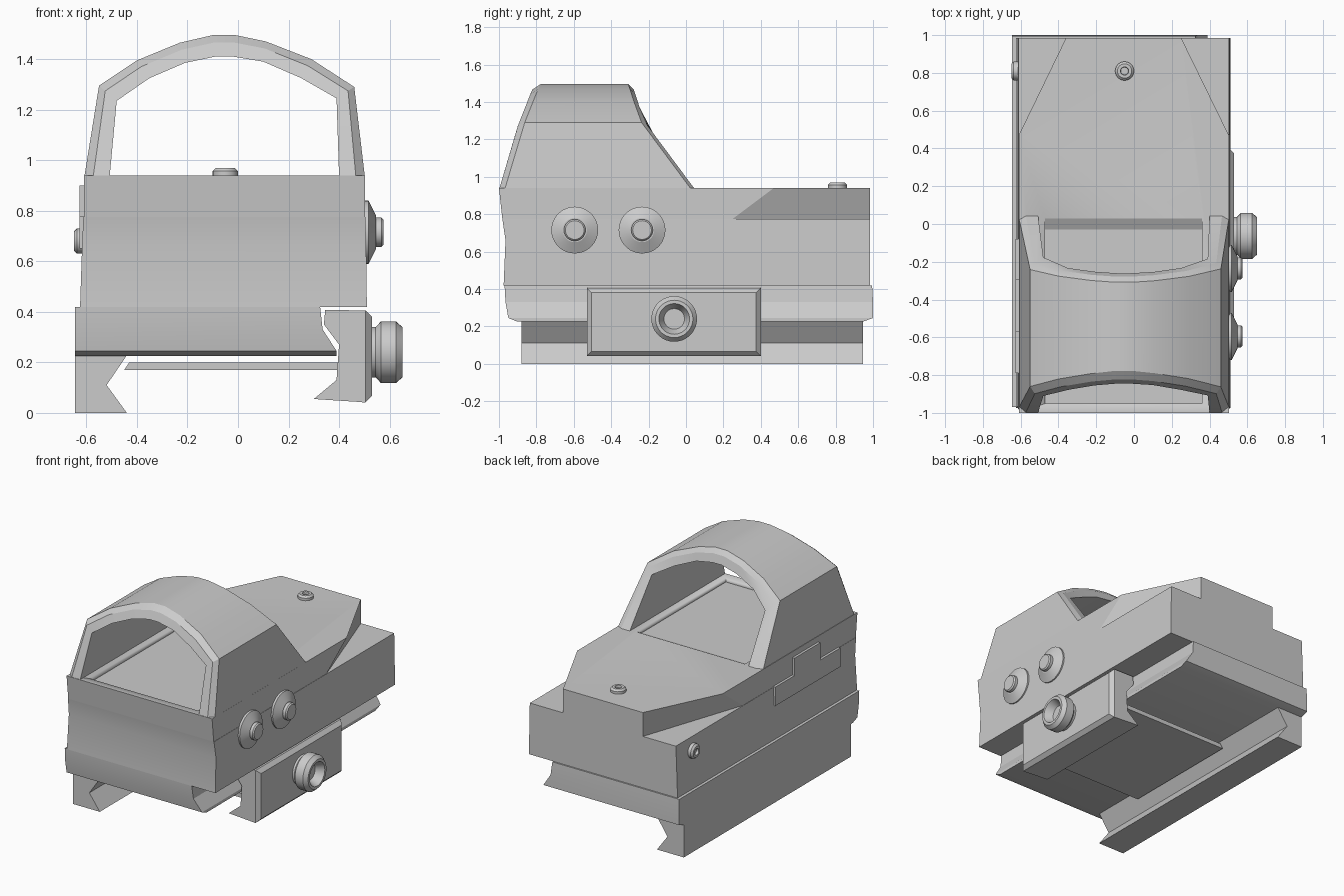
import bpy, bmesh, math
from mathutils import Matrix, Vector

cube = bpy.data.objects.get("Cube")
if cube:
    bpy.data.objects.remove(cube, do_unlink=True)

grey = bpy.data.materials.new("matte_grey")
grey.use_nodes = True
grey.diffuse_color = (0.6, 0.6, 0.6, 1)
grey.node_tree.nodes["Principled BSDF"].inputs["Base Color"].default_value = (0.6, 0.6, 0.6, 1)


def finish(name, bm, angle=25):
    bmesh.ops.recalc_face_normals(bm, faces=bm.faces)
    mesh = bpy.data.meshes.new(name)
    bm.to_mesh(mesh)
    bm.free()
    mesh.materials.append(grey)
    ob = bpy.data.objects.new(name, mesh)
    bpy.context.collection.objects.link(ob)
    bpy.ops.object.select_all(action='DESELECT')
    ob.select_set(True)
    bpy.context.view_layer.objects.active = ob
    bpy.ops.object.shade_smooth_by_angle(angle=math.radians(angle))
    return ob


def loft(name, rings, caps=True, loop=False):
    """Skin a list of equal-length closed rings."""
    bm = bmesh.new()
    rows = [[bm.verts.new(p) for p in ring] for ring in rings]
    pairs = list(zip(rows, rows[1:]))
    if loop:
        pairs.append((rows[-1], rows[0]))
    for a, b in pairs:
        n = len(a)
        for i in range(n):
            j = (i + 1) % n
            bm.faces.new((a[i], a[j], b[j], b[i]))
    if caps and not loop:
        bm.faces.new(rows[0])
        bm.faces.new(rows[-1])
    return finish(name, bm)


def prism_y(name, profile, y0, y1):
    return loft(name, [[(x, y, z) for x, z in profile] for y in (y0, y1)])


def prism_x(name, profile, x0, x1):
    return loft(name, [[(x, y, z) for y, z in profile] for x in (x0, x1)])


def block(x0, x1, y0, y1, z):
    return [(x0, y0, z), (x1, y0, z), (x1, y1, z), (x0, y1, z)]


def turned(name, profile, centre, axis, sides=28):
    """Revolve (distance, radius) pairs about an axis through centre."""
    turn = Vector((0, 0, 1)).rotation_difference(Vector(axis)).to_matrix().to_4x4()
    place = Matrix.Translation(centre) @ turn
    rings = []
    for d, r in profile:
        rings.append([place @ Vector((r * math.cos(k * math.tau / sides),
                                      r * math.sin(k * math.tau / sides), d))
                      for k in range(sides)])
    return loft(name, rings)


def lerp_table(table, z):
    for (z0, y0), (z1, y1) in zip(table, table[1:]):
        if z <= z1:
            break
    return y0 + (y1 - y0) * (z - z0) / (z1 - z0)


# Lower housing, slightly waisted at the front
loft("housing", [block(-0.625, 0.51, -0.975, 0.985, 0.42),
                 block(-0.617, 0.507, -0.965, 0.985, 0.66),
                 block(-0.612, 0.504, -0.982, 0.985, 0.775)])


# Upper deck with undercut clipped corners
def deck_ring(front, corner, z):
    return [(-0.61, front, z), (0.502, front, z), (0.502, corner, z),
            (0.25, 0.985, z), (-0.36, 0.985, z), (-0.61, corner, z)]


deck = loft("deck", [deck_ring(-0.982, 0.25, 0.775), deck_ring(-1.0, 0.47, 0.94)])
cutter = prism_x("deck_recess_cutter",
                 [(-0.95, 1.0), (-0.95, 0.91), (-0.03, 0.91), (0.03, 0.94), (0.03, 1.0)],
                 -0.47, 0.36)
cutter.hide_render = True
mod = deck.modifiers.new("recess", 'BOOLEAN')
mod.object = cutter
mod.solver = 'EXACT'
bpy.context.view_layer.objects.active = deck
bpy.ops.object.modifier_apply(modifier="recess")
bpy.data.objects.remove(cutter, do_unlink=True)

# Arched hood: outer, bevel and inner arches follow sloped front and rear lines
outer = [(-0.608, 0.935), (-0.55, 1.295), (-0.40, 1.395), (-0.23, 1.465), (-0.10, 1.495),
         (-0.01, 1.495), (0.11, 1.47), (0.29, 1.40), (0.46, 1.29), (0.502, 0.935)]
inner = [(-0.508, 0.935), (-0.48, 1.235), (-0.35, 1.325), (-0.21, 1.385), (-0.09, 1.41),
         (-0.02, 1.41), (0.10, 1.39), (0.25, 1.325), (0.39, 1.245), (0.40, 0.935)]
middle = [(a + (c - a) * 0.35, b + (d - b) * 0.35) for (a, b), (c, d) in zip(outer, inner)]
front_line = [(0.93, -1.0), (1.27, -0.9), (1.46, -0.825), (1.5, -0.805)]
rear_line = [(0.93, 0.05), (1.3, -0.225), (1.5, -0.29)]


def arch(points, line, shift):
    return [(x, lerp_table(line, z) + shift, z) for x, z in points]


sections = [arch(outer, front_line, 0.03), arch(middle, front_line, 0),
            arch(inner, front_line, 0), arch(inner, rear_line, 0),
            arch(middle, rear_line, 0), arch(outer, rear_line, -0.02)]
loft("hood", [list(column) for column in zip(*sections)])

# Mounting base, fixed rail jaw and cross plate
loft("mount_base", [block(-0.645, 0.39, -0.9, 0.945, 0.225),
                    block(-0.645, 0.39, -0.95, 1.0, 0.245),
                    block(-0.645, 0.335, -0.965, 1.0, 0.33),
                    block(-0.645, 0.325, -0.97, 0.995, 0.42)])
prism_y("fixed_jaw", [(-0.645, 0), (-0.44, 0), (-0.52, 0.11), (-0.435, 0.235), (-0.645, 0.235)],
        -0.88, 0.945)
prism_y("cross_plate", [(-0.45, 0.17), (0.41, 0.17), (0.41, 0.2), (-0.43, 0.2)], -0.5, 0.37)

# Movable clamp: hooked inner jaw and a bevelled outer plate
prism_y("clamp_jaw", [(0.345, 0.408), (0.5, 0.405), (0.5, 0.042), (0.3, 0.055), (0.39, 0.13),
                      (0.4, 0.27), (0.34, 0.35)], -0.53, 0.4)
loft("clamp_plate", [[(x, y, z) for y, z in ((-0.53 + i, 0.042 + i), (0.4 - i, 0.042 + i),
                                           (0.4 - i, 0.405 - i), (-0.53 + i, 0.405 - i))]
                     for x, i in ((0.49, 0), (0.505, 0), (0.53, 0.025))])

# Clamp knob with a dished face
turned("clamp_knob", [(0, 0.1), (0.02, 0.1), (0.03, 0.11), (0.04, 0.122), (0.1, 0.122),
                      (0.125, 0.1), (0.125, 0.082), (0.07, 0.055)],
       (0.525, -0.063, 0.24), (1, 0, 0), 36)

# Brightness buttons on conical collars
for label, y in (("front", -0.595), ("rear", -0.235)):
    turned(label + "_button_collar", [(0, 0.125), (0.015, 0.125), (0.045, 0.065), (0.045, 0.02)],
           (0.502, y, 0.715), (1, 0, 0), 36)
    turned(label + "_button", [(0, 0.058), (0.065, 0.058), (0.073, 0.05)],
           (0.502, y, 0.715), (1, 0, 0))

# Adjustment screws with hex sockets
for label, centre, axis in (("top", (-0.05, 0.81, 0.935), (0, 0, 1)),
                            ("side", (-0.615, 0.81, 0.68), (-1, 0, 0))):
    turned(label + "_screw", [(0, 0.05), (0.022, 0.05), (0.034, 0.038), (0.034, 0.022),
                              (0.018, 0.02)], centre, axis, 24)

# Raised stepped panel on the plain side
prism_x("side_panel", [(-0.08, 0.65), (-0.08, 0.78), (-0.29, 0.78), (-0.29, 0.9),
                       (-0.57, 0.9), (-0.57, 0.78), (-0.79, 0.78), (-0.79, 0.65)],
        -0.6, -0.627)
